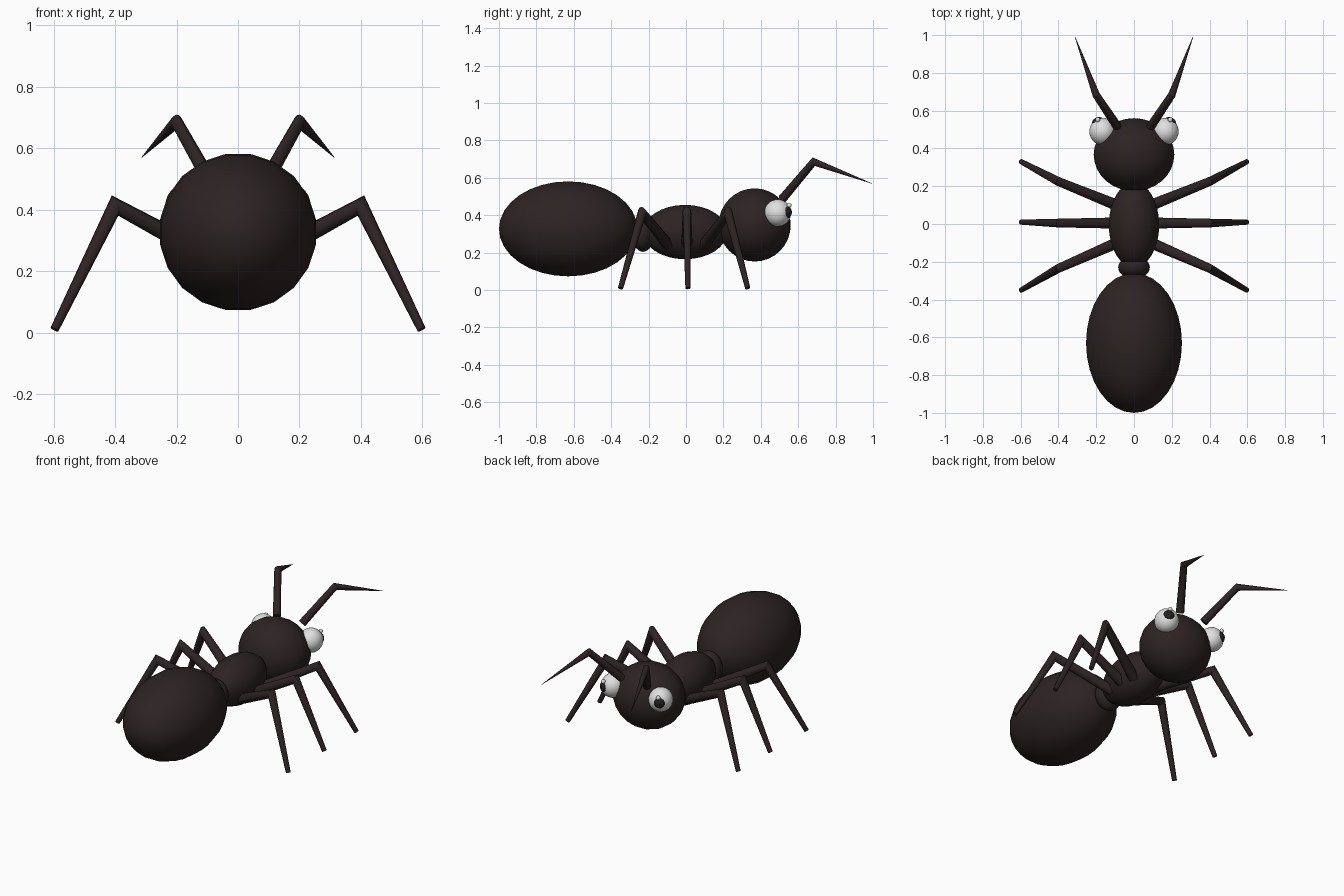
import bpy
import bmesh
import math
from mathutils import Matrix, Vector

cube = bpy.data.objects.get("Cube")
if cube:
    bpy.data.objects.remove(cube, do_unlink=True)


def make_material(name, color):
    mat = bpy.data.materials.new(name)
    mat.use_nodes = True
    mat.diffuse_color = (*color, 1)
    mat.node_tree.nodes["Principled BSDF"].inputs["Base Color"].default_value = (*color, 1)
    return mat


shell = make_material("dark brown shell", (0.026, 0.017, 0.017))
white = make_material("eye white", (0.75, 0.75, 0.75))
black = make_material("pupil black", (0.015, 0.015, 0.015))


def finish(bm, name, mat):
    """Turn a bmesh into a smooth shaded object that keeps sharp edges."""
    bmesh.ops.recalc_face_normals(bm, faces=bm.faces)
    mesh = bpy.data.meshes.new(name)
    bm.to_mesh(mesh)
    bm.free()
    mesh.materials.append(mat)
    obj = bpy.data.objects.new(name, mesh)
    bpy.context.collection.objects.link(obj)
    bpy.ops.object.select_all(action="DESELECT")
    obj.select_set(True)
    bpy.context.view_layer.objects.active = obj
    bpy.ops.object.shade_smooth_by_angle(angle=math.radians(40))
    return obj


def ellipsoid(name, center, radii, mat, segments=20, rings=16):
    """Sphere stretched to the given radii, with its poles along y."""
    turn = Matrix.Rotation(math.pi / 2, 4, "X") @ Matrix.Rotation(math.pi / segments, 4, "Z")
    bm = bmesh.new()
    bmesh.ops.create_uvsphere(bm, u_segments=segments, v_segments=rings, radius=1,
                              matrix=Matrix.Translation(center) @ Matrix.Diagonal((*radii, 1)) @ turn)
    return finish(bm, name, mat)


def limb(name, points, radii, sides=10):
    """Tapered tube along a bent path, mitred at the joint."""
    pts = [Vector(p) for p in points]
    steps = [(b - a).normalized() for a, b in zip(pts, pts[1:])]
    plane_normal = steps[0].cross(steps[1]).normalized()
    bm = bmesh.new()
    loops = []
    for i, (p, r) in enumerate(zip(pts, radii)):
        before, after = steps[max(i - 1, 0)], steps[min(i, len(steps) - 1)]
        tangent = (before + after).normalized()
        across = plane_normal.cross(tangent) / tangent.dot(after)
        angles = [2 * math.pi * k / sides for k in range(sides)]
        loops.append([bm.verts.new(p + r * (math.cos(a) * across + math.sin(a) * plane_normal))
                      for a in angles])
    for low, high in zip(loops, loops[1:]):
        for k in range(sides):
            n = (k + 1) % sides
            bm.faces.new((low[k], low[n], high[n], high[k]))
    bm.faces.new(loops[0])
    bm.faces.new(loops[-1])
    return finish(bm, name, shell)


# Body
ellipsoid("abdomen", (0, -0.63, 0.327), (0.257, 0.37, 0.257), shell)
ellipsoid("waist", (0, -0.23, 0.3), (0.085, 0.06, 0.097), shell)
ellipsoid("thorax", (0, -0.005, 0.31), (0.135, 0.225, 0.147), shell)
ellipsoid("head", (0, 0.367, 0.348), (0.216, 0.193, 0.198), shell)

for side, s in (("left", 1), ("right", -1)):
    # Legs: hip, knee and foot, named by position along the body
    for place, hip_y, knee_y, foot_y in (("head_end", 0.095, 0.225, 0.33),
                                         ("middle", 0.005, 0.005, 0.01),
                                         ("abdomen_end", -0.095, -0.235, -0.35)):
        limb(f"{side}_{place}_leg",
             [(s * 0.08, hip_y, 0.24), (s * 0.4, knee_y, 0.413), (s * 0.597, foot_y, 0.01)],
             (0.031, 0.024, 0.014))

    # Antenna
    limb(f"{side}_antenna",
         [(s * 0.088, 0.515, 0.487), (s * 0.2, 0.683, 0.686), (s * 0.313, 0.993, 0.57)],
         (0.024, 0.02, 0.001))

    # Eye with pupil and glint
    eye = Vector((s * 0.167, 0.49, 0.412))
    gaze = Vector((s * 0.45, 0.88, 0.08)).normalized()
    ellipsoid(f"{side}_eye", eye, (0.07, 0.072, 0.073), white)
    ellipsoid(f"{side}_pupil", eye + gaze * 0.042, (0.039,) * 3, black, 16, 12)
    ellipsoid(f"{side}_glint", eye + Vector((s * 0.025, 0.062, 0.04)), (0.013,) * 3, white, 12, 8)
